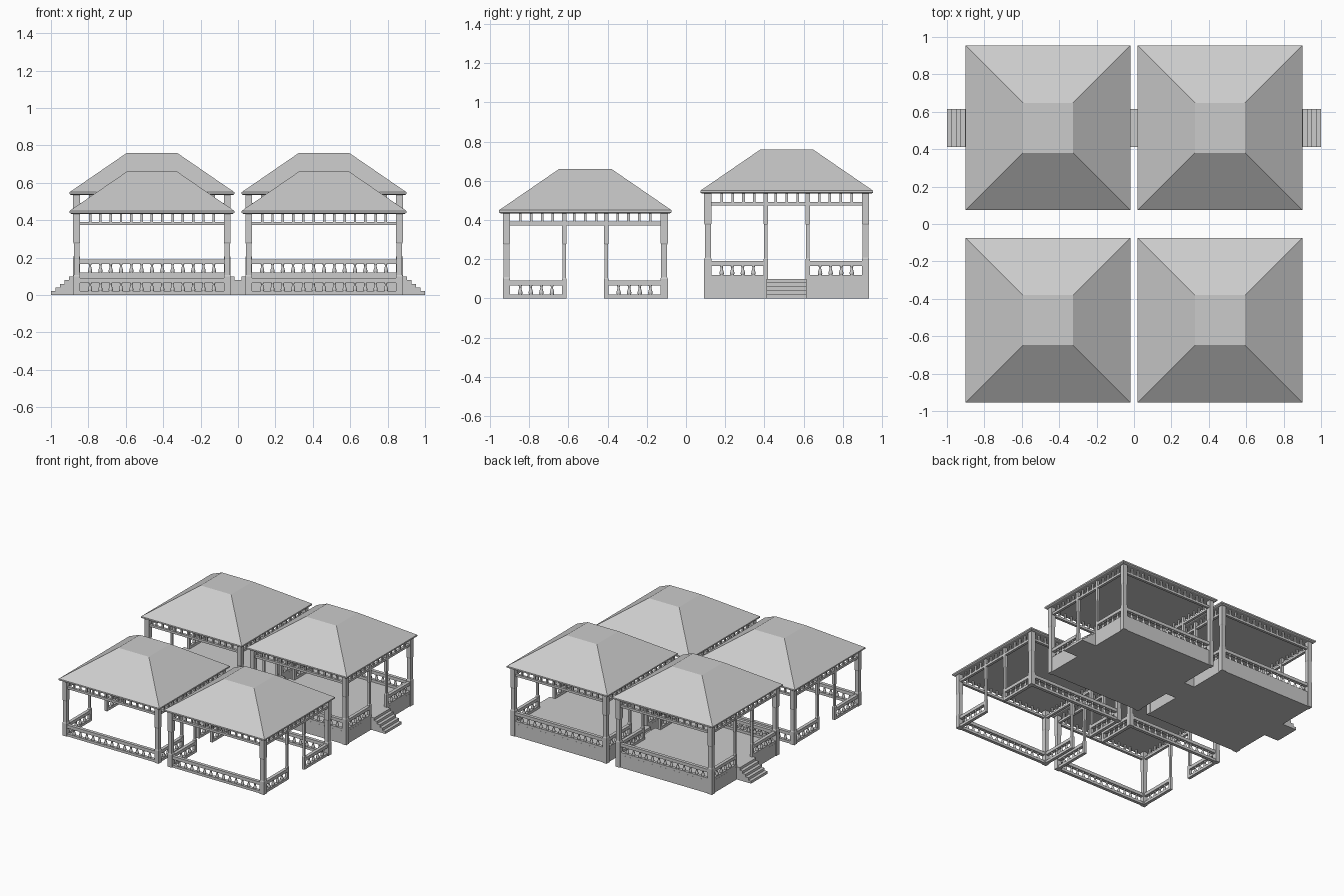
import bpy, bmesh, math
from mathutils import Matrix, Vector

if "Cube" in bpy.data.objects:
    bpy.data.objects.remove(bpy.data.objects["Cube"])

EDGE = 0.4025          # distance from pavilion centre to post / rail centreline
DOOR = 0.107           # half distance between the door posts


def rings(bm, profile, sides=4, at=(0, 0), mat=Matrix()):
    """Stack of polygon rings; profile holds (half width, z)."""
    k = 1 / math.cos(math.pi / sides)
    loops = []
    for r, z in profile:
        loops.append([bm.verts.new(mat @ Vector((
            at[0] + r * k * math.cos(math.tau * (i + .5) / sides),
            at[1] + r * k * math.sin(math.tau * (i + .5) / sides), z)))
            for i in range(sides)])
    for a, b in zip(loops, loops[1:]):
        for i in range(sides):
            j = (i + 1) % sides
            bm.faces.new((a[i], a[j], b[j], b[i]))
    bm.faces.new(loops[0][::-1])
    bm.faces.new(loops[-1])


def box(bm, x0, x1, y0, y1, z0, z1, mat=Matrix()):
    m = Matrix.Translation(((x0 + x1) / 2, (y0 + y1) / 2, (z0 + z1) / 2))
    s = Matrix.Diagonal((x1 - x0, y1 - y0, z1 - z0, 1))
    bmesh.ops.create_cube(bm, size=1, matrix=mat @ m @ s)


def finish(bm, name, loc):
    me = bpy.data.meshes.new(name)
    bmesh.ops.recalc_face_normals(bm, faces=bm.faces)
    bm.to_mesh(me)
    bm.free()
    ob = bpy.data.objects.new(name, me)
    ob.location = loc
    bpy.context.collection.objects.link(ob)
    return ob


def side_turns():
    return [(k, Matrix.Rotation(k * math.pi / 2, 4, 'Z')) for k in range(4)]


def make_roof(name, loc):
    # hipped roof with flat top, thin eave and flat ceiling
    bm = bmesh.new()
    rings(bm, [(.432, .434), (.44, .439), (.44, .45), (.134, .66)])
    finish(bm, name + "_roof", loc)


def make_posts(name, loc, foot):
    bm = bmesh.new()
    # corner posts, thinner in the middle
    for sx in (-1, 1):
        for sy in (-1, 1):
            rings(bm, [(.0185, foot), (.0185, .10), (.0155, .108),
                       (.0155, .275), (.0185, .283), (.0185, .437)],
                  at=(sx * EDGE, sy * EDGE))
    # slim door posts on the two sides
    for sx in (-1, 1):
        for sy in (-1, 1):
            rings(bm, [(.011, 0), (.011, .10), (.008, .105),
                       (.008, .275), (.011, .28), (.011, .437)],
                  at=(sx * EDGE, sy * DOOR))
    finish(bm, name + "_posts", loc)


def make_frieze(name, loc):
    # open band of little bars under the eave
    bm = bmesh.new()
    inner = .386
    n = 14
    for k, m in side_turns():
        box(bm, -inner, inner, -EDGE - .01, -EDGE + .01, .373, .391, m)
        for i in range(1, n):
            x = -inner + 2 * inner * i / n
            box(bm, x - .0065, x + .0065, -EDGE - .006, -EDGE + .006, .388, .437, m)
    finish(bm, name + "_frieze", loc)


def make_railing(name, loc):
    rails, bars = bmesh.new(), bmesh.new()
    vase = [(.008, .018), (.0115, .026), (.0105, .034), (.006, .05),
            (.0055, .058), (.009, .066)]
    inner = .386
    for k, m in side_turns():
        # the x sides leave a doorway in the middle
        spans = ([(-inner, inner, 14)] if k % 2 == 0 else
                 [(-inner, -DOOR - .009, 5), (DOOR + .009, inner, 5)])
        for a, b, n in spans:
            box(rails, a, b, -EDGE - .012, -EDGE + .012, 0, .02, m)
            box(rails, a, b, -EDGE - .013, -EDGE + .013, .065, .09, m)
            for i in range(1, n):
                rings(bars, vase, 8, (a + (b - a) * i / n, -EDGE), m)
    finish(rails, name + "_rails", loc)
    ob = finish(bars, name + "_balusters", loc)
    for p in ob.data.polygons:
        p.use_smooth = len(p.vertices) == 4


def make_base(name, loc):
    # raised platform with five steps on both x sides
    bm = bmesh.new()
    h = EDGE + .0125
    box(bm, -h, h, -h, h, 0, .10)
    finish(bm, name + "_platform", loc)
    bm = bmesh.new()
    tread, rise = .0245, .02
    outline = [(.4, 0), (.4, .1)]
    x, z = .418, .1
    for i in range(5):
        x += tread
        outline += [(x, z), (x, z - rise)]
        z -= rise
    for s in (-1, 1):
        a = [bm.verts.new((s * px, -.102, pz)) for px, pz in outline]
        b = [bm.verts.new((s * px, .102, pz)) for px, pz in outline]
        n = len(a)
        bm.faces.new(a)
        bm.faces.new(b[::-1])
        for i in range(n):
            bm.faces.new((a[i], b[i], b[(i + 1) % n], a[(i + 1) % n]))
    finish(bm, name + "_steps", loc)


# four pavilions; the back pair stands on raised platforms
for row, y, lift in (("front", -.514, 0), ("back", .514, .10)):
    for side, x in (("left", -.46), ("right", .46)):
        name = row + "_" + side
        loc = (x, y, lift)
        make_roof(name, loc)
        make_posts(name, loc, -lift)
        make_frieze(name, loc)
        make_railing(name, loc)
        if lift:
            make_base(name, (x, y, 0))
